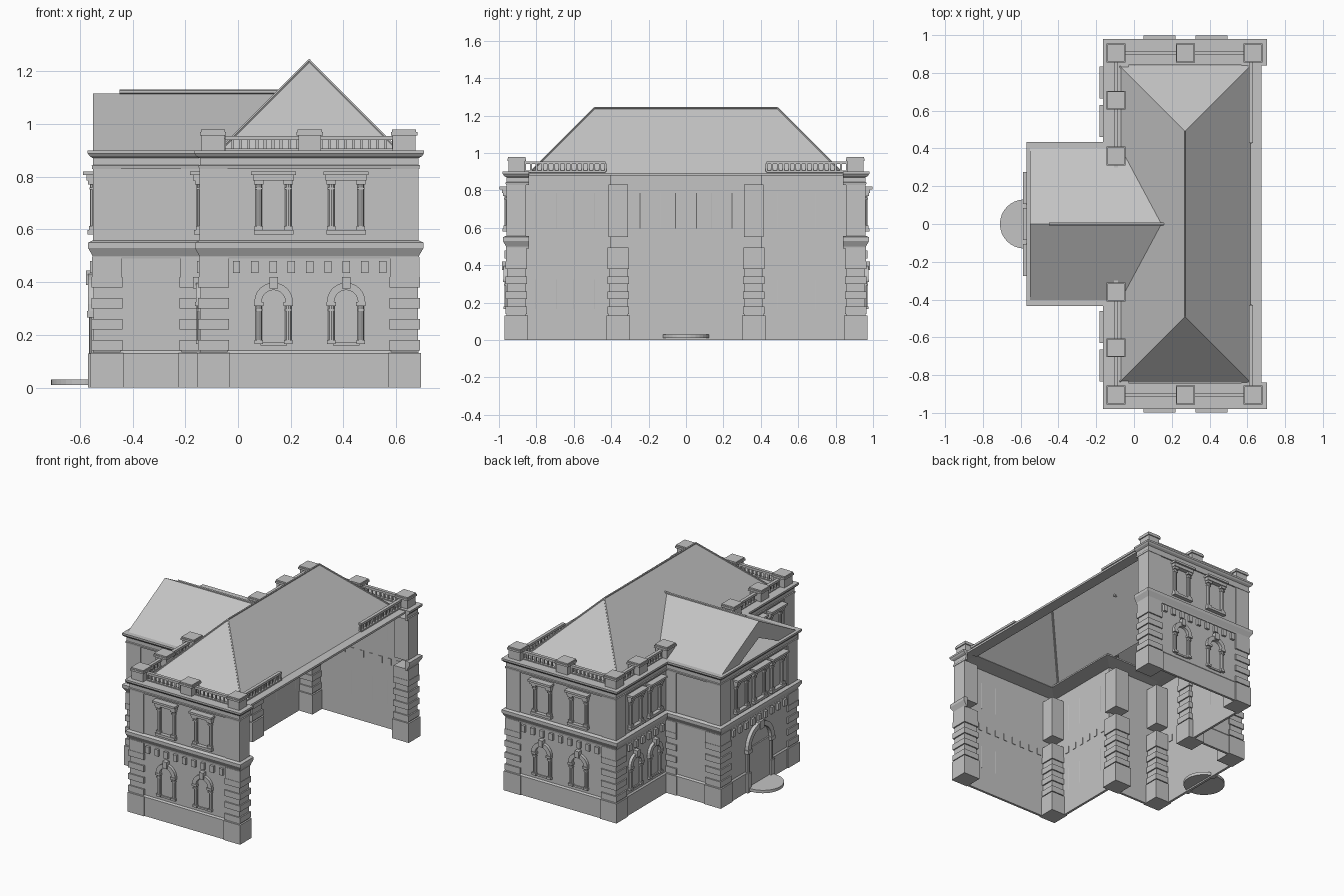
import bpy, bmesh, math
from mathutils import Matrix, Vector

if "Cube" in bpy.data.objects:
    bpy.data.objects.remove(bpy.data.objects["Cube"], do_unlink=True)

stone = bpy.data.materials.new("grey stone")
stone.use_nodes = True
GREY = (0.55, 0.55, 0.55, 1)
stone.diffuse_color = GREY
stone.node_tree.nodes["Principled BSDF"].inputs["Base Color"].default_value = GREY


def finish(name, bm, normals=True):
    if normals:
        bmesh.ops.recalc_face_normals(bm, faces=bm.faces[:])
    mesh = bpy.data.meshes.new(name)
    bm.to_mesh(mesh)
    bm.free()
    mesh.materials.append(stone)
    obj = bpy.data.objects.new(name, mesh)
    bpy.context.collection.objects.link(obj)
    return obj


def box(bm, lo, hi, m=Matrix()):
    lo, hi = Vector(lo), Vector(hi)
    fit = Matrix.Translation((lo + hi) / 2) @ Matrix.Diagonal((*(hi - lo), 1))
    bmesh.ops.create_cube(bm, size=1, matrix=m @ fit)


def block(bm, x, y, half, z0, z1):
    box(bm, (x - half, y - half, z0), (x + half, y + half, z1))


def rod(bm, a, b, r, sides=8, m=Matrix()):
    a, b = Vector(a), Vector(b)
    turn = (b - a).to_track_quat('Z', 'Y').to_matrix().to_4x4()
    bmesh.ops.create_cone(bm, cap_ends=True, segments=sides, radius1=r, radius2=r,
                          depth=(b - a).length, matrix=m @ Matrix.Translation((a + b) / 2) @ turn)


def arch(bm, m, z, r0, r1, n0, n1, steps=12):
    """Half ring standing on a wall, in wall space (along, outward, up)."""
    rings = []
    for i in range(steps + 1):
        a = math.pi * i / steps
        rings.append([bm.verts.new(m @ Vector((r * math.cos(a), n, z + r * math.sin(a))))
                      for r, n in ((r0, n0), (r1, n0), (r1, n1), (r0, n1))])
    for p, q in zip(rings, rings[1:]):
        for k in range(4):
            bm.faces.new((p[k], p[k - 1], q[k - 1], q[k]))
    bm.faces.new(rings[0])
    bm.faces.new(rings[-1])


def wall_space(x, y, nx, ny):
    return Matrix.Translation((x, y, 0)) @ Matrix.Rotation(math.atan2(-nx, ny), 4, 'Z')


def sweep(name, path, profile):
    """Carry a closed (outward, height) profile along a mitred wall line."""
    pts = [Vector(p) for p in path]
    norms = []
    for a, b in zip(pts, pts[1:]):
        d = (b - a).normalized()
        norms.append(Vector((d.y, -d.x)))
    bm = bmesh.new()
    rings = []
    for i, p in enumerate(pts):
        n0, n1 = norms[max(i - 1, 0)], norms[min(i, len(norms) - 1)]
        mitre = (n0 + n1) / (1 + n0.dot(n1))
        rings.append([bm.verts.new((*(p - mitre * o), z)) for o, z in profile])
    for p, q in zip(rings, rings[1:]):
        for k in range(len(profile)):
            bm.faces.new((p[k], p[k - 1], q[k - 1], q[k]))
    bm.faces.new(rings[0])
    bm.faces.new(rings[-1])
    return finish(name, bm)


# Wall line: T-shaped shell, open along +x. Order chosen so offsets face outward.
half_line = [(0.68, 0.84), (0.68, 0.955), (-0.14, 0.955), (-0.14, 0.41), (-0.545, 0.41)]
line = half_line + [(x, -y) for x, y in reversed(half_line)]
line = [line[i] for i in range(len(line) - 1, -1, -1)]
wall_line = line[1:-1]
T = -0.008
sweep("walls", wall_line, [(T, 0), (0.008, 0), (0.008, 0.13), (0, 0.14), (0, 0.88), (T, 0.88)])
sweep("belt_course", line, [(T, 0.49), (0.005, 0.49), (0.007, 0.5), (0.024, 0.53),
                            (0.024, 0.55), (0.008, 0.557), (T, 0.557)])
sweep("cornice", line, [(T, 0.83), (0.008, 0.83), (0.01, 0.842), (0.005, 0.845), (0.005, 0.87),
                        (0.018, 0.878), (0.025, 0.888), (0.025, 0.9), (-0.112, 0.9), (-0.112, 0.89), (T, 0.88)])

# Corner piers with plinths and rusticated blocks
bm = bmesh.new()
for s in (-1, 1):
    for x, y in ((0.6325, 0.9075), (-0.0925, 0.9075), (-0.4975, 0.3625), (-0.1625, 0.3625)):
        block(bm, x, y * s, 0.0625, 0, 0.132)
        block(bm, x, y * s, 0.052, 0.132, 0.145)
        for i in range(7):
            block(bm, x, y * s, 0.05 if i % 2 else 0.0585, 0.14 + i * 0.04, 0.18 + i * 0.04)
        block(bm, x, y * s, 0.056, 0.42, 0.495)
        block(bm, x, y * s, 0.053, 0.55, 0.832)
finish("corner_piers", bm)


def columns(bm, m, z0, z1):
    for u in (-0.056, 0.056):
        rod(bm, (u, 0.004, z0), (u, 0.004, z1), 0.0125, 10, m)
        box(bm, (u - 0.016, -0.004, z0), (u + 0.016, 0.02, z0 + 0.015), m)
        box(bm, (u - 0.014, -0.004, z1 - 0.034), (u + 0.014, 0.018, z1 - 0.026), m)
        box(bm, (u - 0.018, -0.004, z1 - 0.015), (u + 0.018, 0.024, z1), m)


def arched_window(bm, m):
    columns(bm, m, 0.165, 0.325)
    arch(bm, m, 0.325, 0.045, 0.073, -0.004, 0.02)
    box(bm, (-0.016, 0, 0.375), (0.016, 0.03, 0.42), m)
    box(bm, (-0.05, 0, 0.16), (0.05, 0.008, 0.172), m)


def square_window(bm, m):
    columns(bm, m, 0.597, 0.785)
    box(bm, (-0.078, 0, 0.785), (0.078, 0.03, 0.806), m)
    box(bm, (-0.085, 0, 0.806), (0.085, 0.043, 0.82), m)
    box(bm, (-0.075, 0, 0.58), (0.075, 0.026, 0.597), m)


# Windows on both ends, on the long wall, and a row of three above the door
lower, upper = bmesh.new(), bmesh.new()
spots = []
for s in (-1, 1):
    spots += [wall_space(x, 0.955 * s, 0, s) for x in (0.135, 0.41)]
    spots += [wall_space(-0.14, y * s, -1, 0) for y in (0.545, 0.75)]
for m in spots:
    arched_window(lower, m)
    square_window(upper, m)
for y in (-0.19, 0, 0.19):
    square_window(upper, wall_space(-0.545, y, -1, 0))
finish("arched_windows", lower)
finish("upper_windows", upper)

# Dentil rows below the belt course
bm = bmesh.new()


def dentils(m, span):
    count = round(span / 0.069)
    for i in range(count + 1):
        u = span * (i / count - 0.5)
        box(bm, (u - 0.014, -0.012, 0.435), (u + 0.014, 0.016, 0.48), m)


for s in (-1, 1):
    dentils(wall_space(0.272, 0.955 * s, 0, s), 0.555)
    dentils(wall_space(-0.14, 0.64 * s, -1, 0), 0.35)
dentils(wall_space(-0.545, 0, -1, 0), 0.55)
finish("dentils", bm)

# Arched doorway and round step
bm = bmesh.new()
m = wall_space(-0.545, 0, -1, 0)
for u in (-0.125, 0.125):
    rod(bm, (u, 0.006, 0), (u, 0.006, 0.28), 0.014, 10, m)
    box(bm, (u - 0.02, 0, 0), (u + 0.02, 0.024, 0.13), m)
    box(bm, (u - 0.022, 0, 0.265), (u + 0.022, 0.028, 0.29), m)
arch(bm, m, 0.29, 0.11, 0.142, -0.004, 0.024, 16)
box(bm, (-0.02, 0, 0.39), (0.02, 0.032, 0.445), m)
box(bm, (-0.11, 0, 0), (0.11, 0.009, 0.29), m)
finish("doorway", bm)
bm = bmesh.new()
rod(bm, (-0.58, 0, 0.01), (-0.58, 0, 0.03), 0.13, 32)
finish("door_step", bm)

# Hipped main roof
EAVE, RIDGE = 0.89, 1.24
bm = bmesh.new()
corners = [bm.verts.new((x, y, EAVE)) for x, y in ((-0.08, -0.84), (0.62, -0.84), (0.62, 0.84), (-0.08, 0.84))]
south, north = (bm.verts.new((0.27, y, RIDGE)) for y in (-0.49, 0.49))
a, b, c, d = corners
for f in ((a, b, south), (b, c, north, south), (c, d, north), (d, a, south, north)):
    bm.faces.new(f)
finish("main_roof", bm, False)

# Gabled wing roof with open raking frame and ledge
bm = bmesh.new()
for s in (-1, 1):
    def sheet(*pts):
        vs = [bm.verts.new((x, y * s, z)) for x, y, z in pts]
        bm.faces.new(vs if s < 0 else vs[::-1])
    sheet((-0.55, 0, 1.115), (-0.55, 0.42, EAVE), (-0.08, 0.42, EAVE), (0.145, 0, 1.115))
    sheet((-0.549, 0, 1.115), (-0.549, 0, 1.0), (-0.549, 0.23, EAVE), (-0.549, 0.42, EAVE))
finish("wing_roof", bm, False)
bm = bmesh.new()
box(bm, (-0.55, -0.4, 0.885), (-0.3, 0.4, 0.899))
finish("gable_ledge", bm)

# Ridge and hip caps
bm = bmesh.new()
rod(bm, (0.27, -0.49, RIDGE), (0.27, 0.49, RIDGE), 0.006, 6)
rod(bm, (-0.45, 0, 1.122), (0.165, 0, 1.122), 0.008, 6)
for s in (-1, 1):
    for x in (-0.08, 0.62):
        rod(bm, (0.27, 0.49 * s, RIDGE), (x, 0.84 * s, EAVE), 0.006, 6)
finish("ridge_caps", bm)

# Eave strip over the open side
bm = bmesh.new()
box(bm, (0.6, -0.84, 0.88), (0.676, 0.84, 0.894))
finish("eave_strip", bm)

# Parapet pedestals and balustrades
bm = bmesh.new()
rails = bmesh.new()


def balustrade(x0, y0, x1, y1):
    a, b = Vector((x0, y0, 0)), Vector((x1, y1, 0))
    along = (b - a).normalized()
    side = Vector((abs(along.y), abs(along.x), 0)) * 0.011
    for z0, z1 in ((0.897, 0.906), (0.94, 0.955)):
        lo = Vector((min(x0, x1), min(y0, y1), z0)) - side
        hi = Vector((max(x0, x1), max(y0, y1), z1)) + side
        box(rails, lo, hi)
    count = round((b - a).length / 0.031)
    for i in range(count + 1):
        p = a.lerp(b, i / count)
        block(rails, p.x, p.y, 0.005, 0.9, 0.945)


for s in (-1, 1):
    for x, y in ((-0.095, 0.905), (0.272, 0.905), (0.63, 0.905), (-0.095, 0.655), (-0.095, 0.36)):
        block(bm, x, y * s, 0.043, 0.9, 0.96)
        block(bm, x, y * s, 0.05, 0.957, 0.97)
        block(bm, x, y * s, 0.046, 0.97, 0.979)
    balustrade(-0.05, 0.905 * s, 0.59, 0.905 * s)
    balustrade(-0.095, 0.285 * s, -0.095, 0.86 * s)
    balustrade(0.62, 0.43 * s, 0.62, 0.86 * s)
finish("pedestals", bm)
finish("balustrades", rails)
